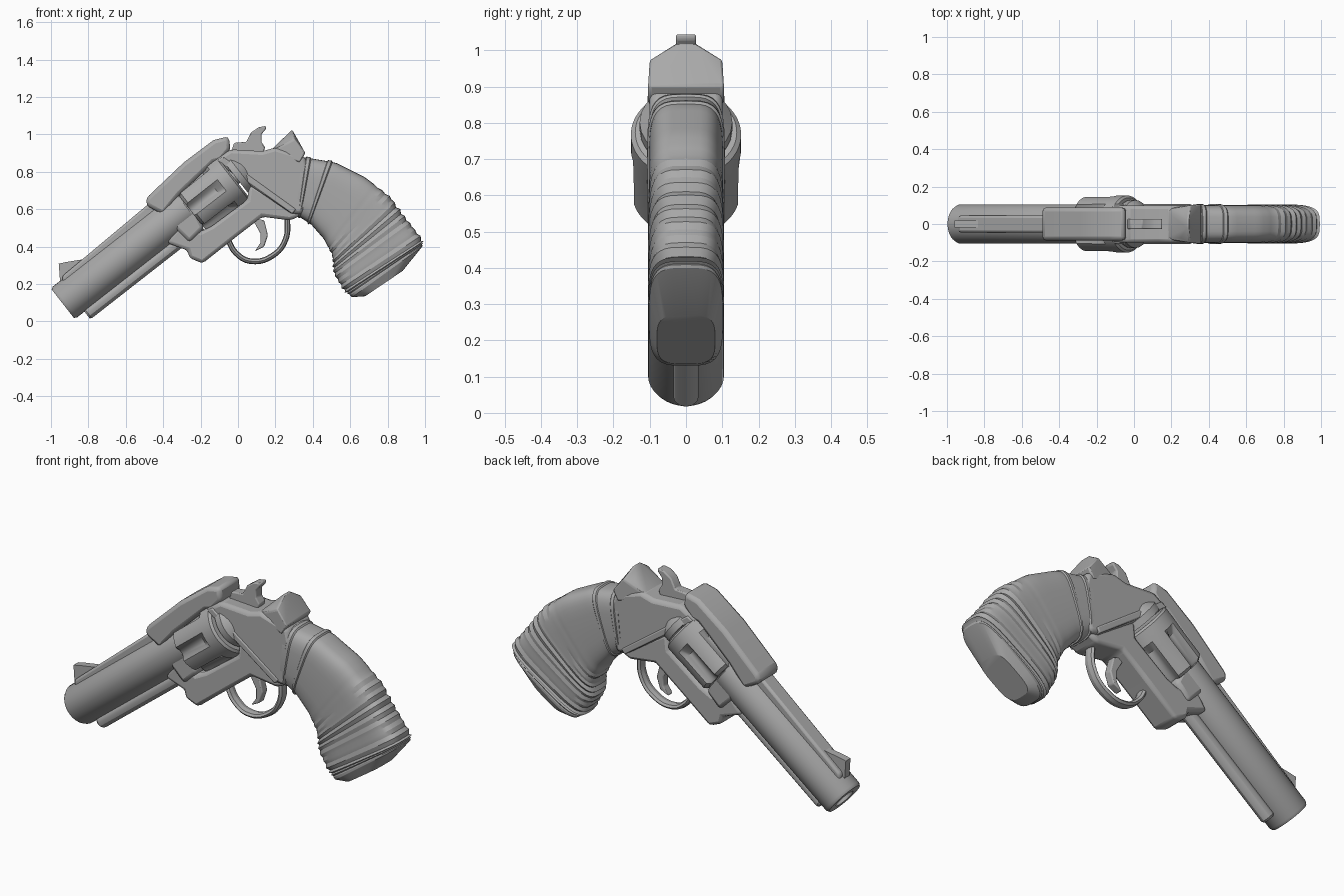
import bpy, bmesh, math, random
from mathutils import Vector

random.seed(4)
cube = bpy.data.objects.get("Cube")
if cube:
    bpy.data.objects.remove(cube)

grey = bpy.data.materials.new("worn_grey")
grey.use_nodes = True
tone = (0.4, 0.4, 0.4, 1)
grey.diffuse_color = tone
grey.node_tree.nodes["Principled BSDF"].inputs["Base Color"].default_value = tone

# Barrel frame: along runs from muzzle to rear, up is square to it
TILT = math.radians(38)
MUZZLE = Vector((-.937, 0, .095))
ALONG = Vector((math.cos(TILT), 0, math.sin(TILT)))
UP = Vector((-math.sin(TILT), 0, math.cos(TILT)))
SIDE = Vector((0, 1, 0))


def at(u, v=0, y=0):
    return MUZZLE + ALONG * u + UP * v + SIDE * y


def finish(name, bm, bevel=0, angle=30):
    bmesh.ops.recalc_face_normals(bm, faces=bm.faces)
    mesh = bpy.data.meshes.new(name)
    bm.to_mesh(mesh)
    bm.free()
    ob = bpy.data.objects.new(name, mesh)
    bpy.context.collection.objects.link(ob)
    mesh.materials.append(grey)
    if bevel:
        mod = ob.modifiers.new("edge", 'BEVEL')
        mod.width = bevel
        mod.segments = 2
        mod.limit_method = 'ANGLE'
    bpy.ops.object.select_all(action='DESELECT')
    ob.select_set(True)
    bpy.context.view_layer.objects.active = ob
    bpy.ops.object.shade_smooth_by_angle(angle=math.radians(angle))
    return ob


def slab(name, points, half, bevel=0):
    """Side outline given as (x, z), extruded evenly across y."""
    bm = bmesh.new()
    face = bm.faces.new([bm.verts.new((x, -half, z)) for x, z in points])
    out = bmesh.ops.extrude_face_region(bm, geom=[face])["geom"]
    bmesh.ops.translate(bm, vec=SIDE * half * 2,
                        verts=[g for g in out if isinstance(g, bmesh.types.BMVert)])
    return finish(name, bm, bevel)


def barrel_slab(name, points, half, bevel=0):
    """Same, with the outline given along the tilted barrel."""
    return slab(name, [(p.x, p.z) for p in (at(u, v) for u, v in points)], half, bevel)


def loft(name, rings, angle=30):
    bm = bmesh.new()
    rows = [[bm.verts.new(p) for p in ring] for ring in rings]
    n = len(rows[0])
    for a, b in zip(rows, rows[1:]):
        for i in range(n):
            j = (i + 1) % n
            bm.faces.new((a[i], a[j], b[j], b[i]))
    bm.faces.new(rows[0])
    bm.faces.new(rows[-1])
    return finish(name, bm, angle=angle)


def ring(u, radius, v=0, sides=32, flute=0):
    pts = []
    for i in range(sides):
        a = math.tau * i / sides
        r = radius - flute * max(0, math.cos(6 * a)) ** .6
        pts.append(at(u, v + r * math.sin(a), r * math.cos(a)))
    return pts


def hull(name, points, bevel=0):
    bm = bmesh.new()
    for p in points:
        bm.verts.new(p)
    bmesh.ops.convex_hull(bm, input=bm.verts)
    return finish(name, bm, bevel)


# Barrel with hollow muzzle, top rib, sight and rod
loft("barrel", [ring(u, r) for u, r in
                ((.06, .05), (0, .055), (0, .097), (.015, .105), (.84, .105))])
barrel_slab("barrel_rib", [(.06, .08), (.09, .118), (.7, .138), (.7, .08)], .045, .012)
barrel_slab("front_sight", [(.06, .1), (.115, .182), (.15, .165), (.25, .11)], .02)
loft("ejector_rod", [ring(u, r, -.122, 12) for u, r in
                     ((.065, .028), (.075, .035), (.84, .035))])

# Fluted cylinder and its centre pin
CYL = -.025
loft("cylinder", [ring(u, r, CYL, 72, f) for u, r, f in
                  ((.845, .13, .02), (.86, .148, .03), (1.02, .15, .03),
                   (1.06, .152, 0), (1.125, .152, 0), (1.135, .14, 0))])
loft("cylinder_pin", [ring(u, .05, CYL, 16) for u in (.8, 1.2)])

# Frame pieces around the cylinder
slab("top_strap", [(-.49, .62), (-.49, .66), (-.29, .85), (-.13, .97), (-.05, .99),
                   (-.04, .92), (-.09, .86), (-.13, .85), (-.31, .68), (-.4, .57)], .088, .025)
slab("rear_frame", [(-.13, .86), (-.04, .92), (.13, .91), (.2, .93), (.36, .88),
                    (.4, .7), (.34, .57), (.28, .58)], .1, .02)
slab("lower_frame", [(-.38, .42), (-.27, .38), (-.26, .34), (-.19, .31), (0, .46),
                     (.13, .56), (.28, .54), (.34, .57), (.06, .74), (.05, .65),
                     (-.14, .51), (-.2, .48), (-.3, .54)], .078, .018)
slab("crane", [(-.36, .52), (-.31, .69), (-.26, .66), (-.18, .5), (-.26, .42)], .092, .02)
# Recoil shield behind the cylinder, and a raised ledge down each side
loft("recoil_shield", [ring(u, r, CYL, 24) for u, r in ((1.145, .128), (1.18, .128), (1.22, .095))])
slab("frame_ledge", [(-.11, .86), (-.08, .88), (.31, .6), (.29, .575)], .106, .006)

# Hump at the top of the backstrap, tapering to a ridge
hull("backstrap_hump",
     [(x, s * w, z) for s in (-1, 1) for x, z, w in
      ((.16, .9, .08), (.25, .965, .075), (.3, .975, .1), (.36, .9, .105),
       (.33, .85, .105), (.29, 1.025, .02))], .008)

# Hammer, trigger and guard
slab("hammer", [(-.04, .9), (-.02, .955), (.045, .96), (.07, 1.01), (.11, 1.038),
                (.15, 1.045), (.15, 1.03), (.125, 1.0), (.125, .96), (.145, .93),
                (.13, .89)], .028, .006)
slab("trigger", [(.07, .56), (.14, .54), (.16, .46), (.14, .4), (.09, .375),
                 (.12, .42), (.12, .47)], .022, .006)

curve = bpy.data.curves.new("trigger_guard", 'CURVE')
curve.dimensions = '3D'
curve.bevel_depth = .015
curve.bevel_resolution = 2
path = [(-.06, .45), (-.01, .365), (.07, .322), (.19, .355), (.255, .44), (.265, .56)]
spline = curve.splines.new('BEZIER')
spline.bezier_points.add(len(path) - 1)
for bp, (x, z) in zip(spline.bezier_points, path):
    bp.co = (x, 0, z)
    bp.handle_left_type = bp.handle_right_type = 'AUTO'
guard = bpy.data.objects.new("trigger_guard", curve)
guard.scale.y = 2
bpy.context.collection.objects.link(guard)
curve.materials.append(grey)
bpy.ops.object.select_all(action='DESELECT')
guard.select_set(True)
bpy.context.view_layer.objects.active = guard
bpy.ops.object.convert(target='MESH')
bpy.ops.object.shade_smooth_by_angle()

# Grip: boxy rounded sections between back edge and front edge, with cloth folds
back = [(.34, .88), (.52, .85), (.68, .77), (.81, .67), (.9, .55), (.99, .43), (.985, .4), (.88, .27)]
front = [(.31, .57), (.39, .52), (.46, .44), (.505, .35), (.51, .26), (.57, .16), (.61, .13), (.68, .135)]


def sample(points, t):
    k = min(int(t), len(points) - 2)
    a, b = Vector(points[k]), Vector(points[k + 1])
    return a.lerp(b, t - k)


def grip_ring(t, swell, half):
    b, f = sample(back, t), sample(front, t)
    mid, reach = (b + f) / 2, (b - f) / 2
    pts = []
    for i in range(36):
        a = math.tau * i / 36
        c, s = math.cos(a), math.sin(a)
        c = math.copysign(abs(c) ** .55, c)
        s = math.copysign(abs(s) ** .55, s)
        p = mid + reach * c * (1 + swell * .8)
        pts.append((p.x, s * half * (1 + swell), p.y))
    return pts


rings = []
STEPS = 40
for i in range(STEPS + 1):
    t = 6 * i / STEPS
    fold = 0
    if 2.4 < t < 5.6:
        fold = random.uniform(.01, .05) * (-1 if i % 2 else .6)
    rings.append(grip_ring(t, fold, .102))
rings.append(grip_ring(7, 0, .08))
loft("grip", rings, 20)

# Cloth bands wound round the top of the grip
for k, t in enumerate((.12, .75)):
    loft("grip_band_%d" % (k + 1),
         [grip_ring(t + d, s, .102) for d, s in ((0, -.02), (.03, .045), (.13, .05), (.18, -.02))])
